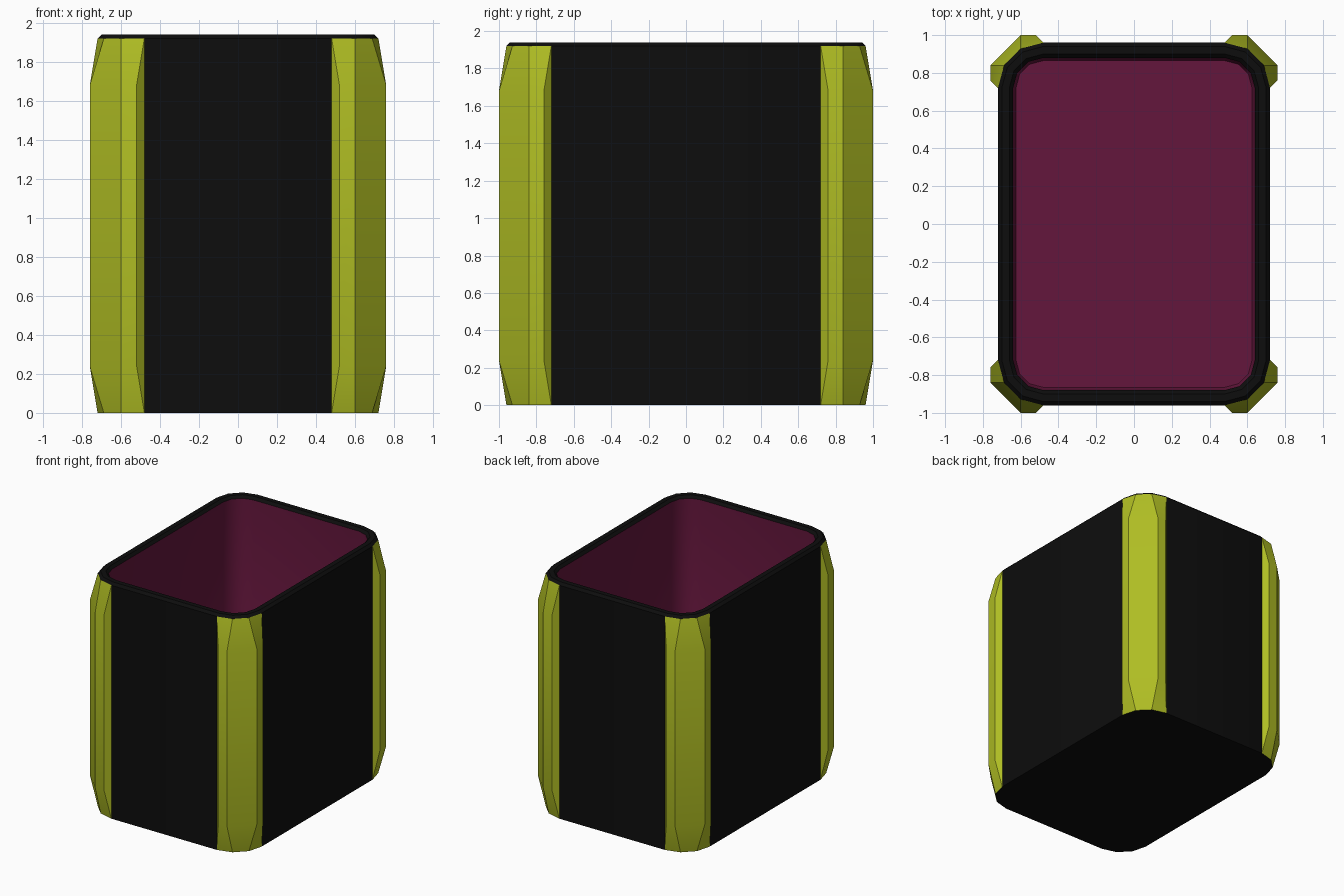
import bpy, bmesh
from math import sin, cos, pi

if "Cube" in bpy.data.objects:
    bpy.data.objects.remove(bpy.data.objects["Cube"])


def material(name, rgb):
    m = bpy.data.materials.new(name)
    m.diffuse_color = (*rgb, 1)
    m.use_nodes = True
    m.node_tree.nodes["Principled BSDF"].inputs["Base Color"].default_value = m.diffuse_color
    return m


def ring(inset, z, steps=3):
    """Rounded rectangle, inset from the outer body outline."""
    r, pts = 0.24 - inset, []
    for q, (sx, sy) in enumerate([(1, 1), (-1, 1), (-1, -1), (1, -1)]):
        for i in range(steps + 1):
            a = (q + i / steps) * pi / 2
            pts.append((sx * 0.48 + r * cos(a), sy * 0.72 + r * sin(a), z))
    return pts


def loft(bm, rings, closed=True, cap_first=False, cap_last=False):
    rows = [[bm.verts.new(p) for p in r] for r in rings]
    n = len(rows[0])
    for a, b in zip(rows, rows[1:]):
        for i in range(n if closed else n - 1):
            j = (i + 1) % n
            bm.faces.new((a[i], a[j], b[j], b[i]))
    if cap_first:
        bm.faces.new(rows[0][::-1])
    if cap_last:
        bm.faces.new(rows[-1])


def finish(name, bm, mat, angle):
    bmesh.ops.remove_doubles(bm, verts=bm.verts, dist=1e-5)
    me = bpy.data.meshes.new(name)
    bm.to_mesh(me)
    bm.free()
    me.materials.append(mat)
    ob = bpy.data.objects.new(name, me)
    bpy.context.collection.objects.link(ob)
    bpy.ops.object.select_all(action='DESELECT')
    bpy.context.view_layer.objects.active = ob
    ob.select_set(True)
    bpy.ops.object.shade_smooth_by_angle(angle=angle)
    return ob


black = material("black", (0.004, 0.004, 0.004))
yellow = material("yellow", (0.43, 0.51, 0.017))
purple = material("purple", (0.127, 0.008, 0.045))

# Outer shell with a bevelled rim
bm = bmesh.new()
loft(bm, [ring(0, 0), ring(0, 1.92), ring(0.02, 1.94),
          ring(0.06, 1.94), ring(0.08, 1.92)], cap_first=True)
finish("bin_body", bm, black, 0.6)

# Inner lining and floor
bm = bmesh.new()
loft(bm, [ring(0.08, 1.92), ring(0.085, 0.1), ring(0.095, 0.08)], cap_last=True)
finish("bin_lining", bm, purple, 0.6)

# Four corner guards, tapering into the body at both ends
arc = [(0.48 + 0.24 * sin(k * pi / 6), 0.72 + 0.24 * cos(k * pi / 6)) for k in range(4)]
end = [arc[0]] + arc + [arc[3]]
mid = [(0.48, 0.96), (0.52, 1.0), (0.60, 1.0), (0.76, 0.84), (0.76, 0.76), (0.72, 0.72)]
for sx, sy, name in [(1, 1, "back_right"), (-1, 1, "back_left"),
                     (-1, -1, "front_left"), (1, -1, "front_right")]:
    bm = bmesh.new()
    rings = []
    for prof, z in [(end, 0), (mid, 0.24), (mid, 1.68), (end, 1.92)]:
        pts = [(sx * x, sy * y, z) for x, y in prof]
        rings.append(pts[::-1] if sx * sy > 0 else pts)
    loft(bm, rings, closed=False)
    finish("corner_guard_" + name, bm, yellow, 0.4)
